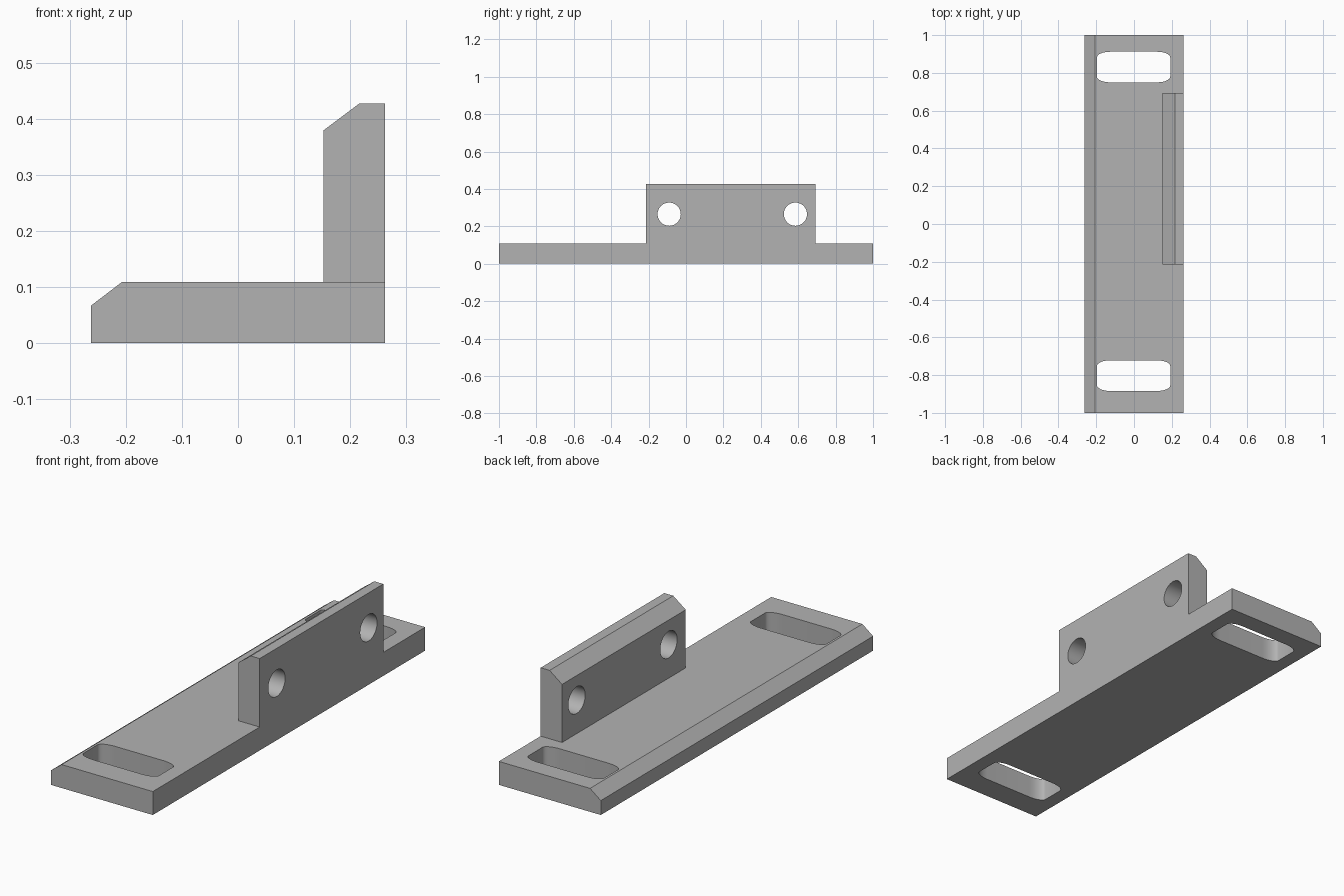
import bpy
import bmesh
from math import cos, sin, pi, radians
from mathutils import Vector

if "Cube" in bpy.data.objects:
    bpy.data.objects.remove(bpy.data.objects["Cube"], do_unlink=True)

grey = bpy.data.materials.new("plain grey")
grey.use_nodes = True
colour = (0.45, 0.45, 0.45, 1)
grey.diffuse_color = colour
grey.node_tree.nodes["Principled BSDF"].inputs["Base Color"].default_value = colour


def prism(name, outline, sweep):
    """Solid made by sweeping a closed outline of 3D points along a vector."""
    bm = bmesh.new()
    face = bm.faces.new([bm.verts.new(p) for p in outline])
    swept = bmesh.ops.extrude_face_region(bm, geom=[face])["geom"]
    verts = [v for v in swept if isinstance(v, bmesh.types.BMVert)]
    bmesh.ops.translate(bm, verts=verts, vec=Vector(sweep))
    bmesh.ops.recalc_face_normals(bm, faces=bm.faces)
    mesh = bpy.data.meshes.new(name)
    bm.to_mesh(mesh)
    bm.free()
    mesh.materials.append(grey)
    obj = bpy.data.objects.new(name, mesh)
    bpy.context.collection.objects.link(obj)
    return obj


def combine(target, tool, operation):
    """Apply a boolean and discard the tool."""
    mod = target.modifiers.new("boolean", "BOOLEAN")
    mod.operation, mod.solver, mod.object = operation, "EXACT", tool
    bpy.context.view_layer.objects.active = target
    bpy.ops.object.modifier_apply(modifier=mod.name)
    bpy.data.objects.remove(tool, do_unlink=True)


def slot_outline(cx, cy, half_x, half_y, rx, ry, z, steps=8):
    """Rectangle with elliptical corners."""
    points = []
    for quarter, (sx, sy) in enumerate([(1, 1), (-1, 1), (-1, -1), (1, -1)]):
        for i in range(steps + 1):
            a = (quarter + i / steps) * pi / 2
            points.append((cx + sx * (half_x - rx) + rx * cos(a),
                           cy + sy * (half_y - ry) + ry * sin(a), z))
    return points


HALF_W, BASE_H = 0.262, 0.109
FLANGE_Y0, FLANGE_Y1 = -0.215, 0.693

# Base plate with one chamfered long edge
base_profile = [(-HALF_W, 0), (HALF_W, 0), (HALF_W, BASE_H),
                (-0.207, BASE_H), (-HALF_W, 0.067)]
bracket = prism("angle_bracket", [(x, -1, z) for x, z in base_profile], (0, 2, 0))

# Upright flange with chamfered top edge, merged flush with the plate side
flange_profile = [(0.152, 0.05), (HALF_W, 0.05), (HALF_W, 0.427),
                  (0.216, 0.427), (0.152, 0.379)]
flange = prism("upright_flange", [(x, FLANGE_Y0, z) for x, z in flange_profile],
               (0, FLANGE_Y1 - FLANGE_Y0, 0))
combine(bracket, flange, "UNION")

# Mounting slots through the plate
for y in (0.831, -0.803):
    cutter = prism("slot_cutter", slot_outline(-0.002, y, 0.194, 0.081, 0.07, 0.03, -0.1),
                   (0, 0, 0.3))
    combine(bracket, cutter, "DIFFERENCE")

# Round bolt holes through the flange
for y in (-0.09, 0.585):
    ring = [(0.1, y + 0.062 * cos(i * pi / 20), 0.265 + 0.062 * sin(i * pi / 20))
            for i in range(40)]
    combine(bracket, prism("hole_cutter", ring, (0.3, 0, 0)), "DIFFERENCE")

# Merge leftover flat edges, then smooth the curved walls only
bm = bmesh.new()
bm.from_mesh(bracket.data)
bmesh.ops.dissolve_limit(bm, angle_limit=radians(0.5), verts=bm.verts, edges=bm.edges)
bm.to_mesh(bracket.data)
bm.free()

bpy.ops.object.select_all(action="DESELECT")
bracket.select_set(True)
bpy.context.view_layer.objects.active = bracket
bpy.ops.object.shade_smooth_by_angle(angle=radians(30))
